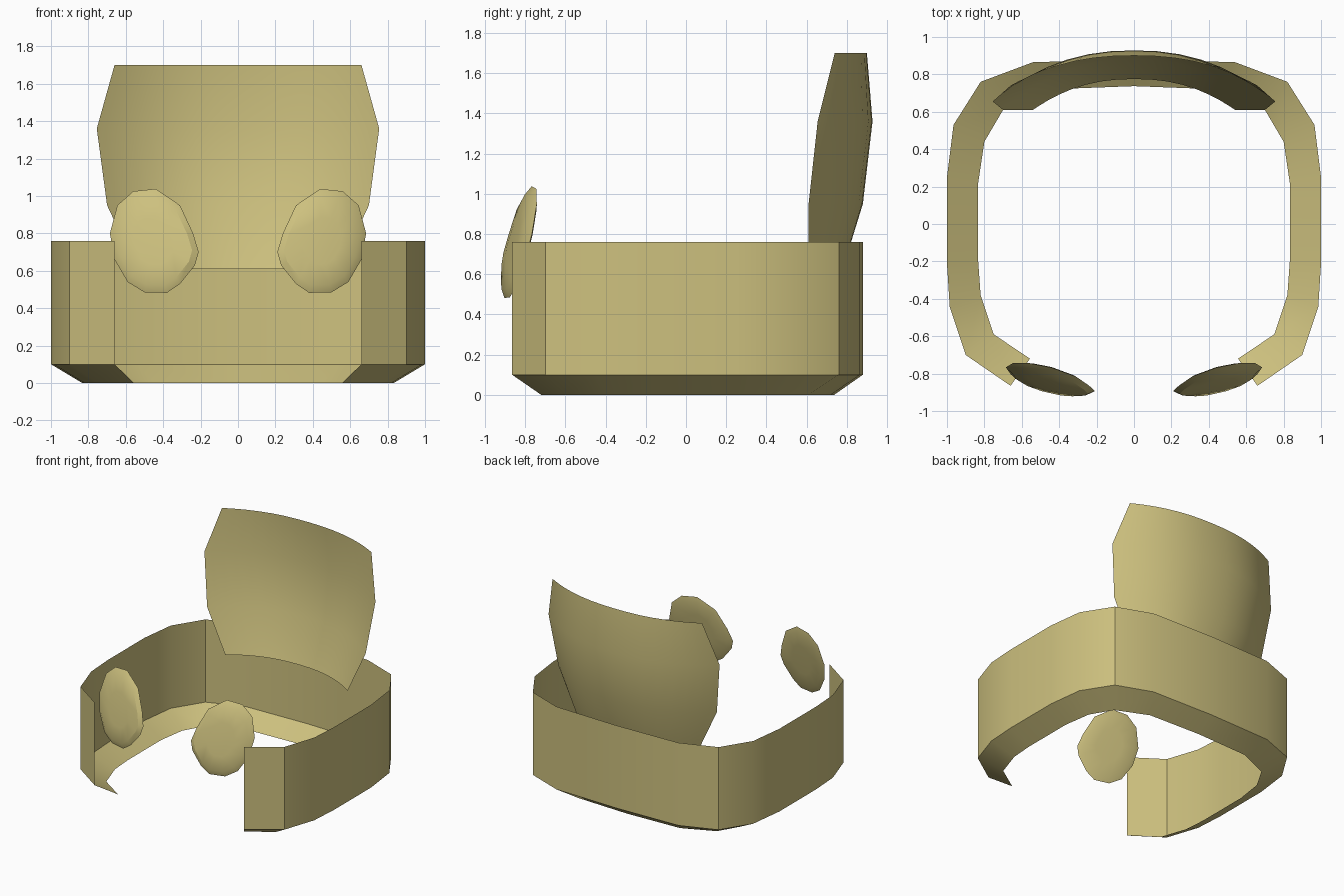
import bpy, bmesh, math

if "Cube" in bpy.data.objects:
    bpy.data.objects.remove(bpy.data.objects["Cube"], do_unlink=True)

khaki = bpy.data.materials.new("khaki")
khaki.use_nodes = True
COLOUR = (0.61, 0.53, 0.21, 1)
khaki.diffuse_color = COLOUR
khaki.node_tree.nodes["Principled BSDF"].inputs["Base Color"].default_value = COLOUR


def loft(name, rows, closed=False, caps=False):
    """Skin rows of points into a sheet, or a closed ring with optional end caps."""
    bm = bmesh.new()
    grid = [[bm.verts.new(p) for p in row] for row in rows]
    n = len(grid[0])
    for a, b in zip(grid, grid[1:]):
        for i in range(n if closed else n - 1):
            j = (i + 1) % n
            bm.faces.new((a[i], a[j], b[j], b[i]))
    if caps:
        bm.faces.new(grid[0][::-1])
        bm.faces.new(grid[-1])
        bmesh.ops.recalc_face_normals(bm, faces=bm.faces)
    mesh = bpy.data.meshes.new(name)
    bm.to_mesh(mesh)
    bm.free()
    mesh.materials.append(khaki)
    mesh.shade_smooth()
    mesh.set_sharp_from_angle(angle=math.radians(30))
    obj = bpy.data.objects.new(name, mesh)
    bpy.context.collection.objects.link(obj)
    return obj


def mirrored(half):
    """Complete a half outline that ends on the centre line."""
    return half + [(-x, y) for x, y in reversed(half[:-1])]


# Open wrap-around band: thin wall and inward sloping lower lip
outer = mirrored([(0.66, -0.865), (0.90, -0.70), (0.985, -0.445), (1.0, -0.21), (1.0, 0.25),
                  (0.965, 0.53), (0.82, 0.76), (0.54, 0.865), (0, 0.88)])
inner = mirrored([(0.556, -0.72), (0.75, -0.59), (0.82, -0.38), (0.833, -0.2), (0.833, 0.22),
                  (0.80, 0.44), (0.70, 0.61), (0.45, 0.72), (0, 0.737)])
loft("wrap_band", [[(x, y, 0) for x, y in inner],
                   [(x, y, 0.10) for x, y in outer],
                   [(x, y, 0.76) for x, y in outer]])

# Curved back shield: (height, half width, centre depth, edge depth)
levels = [(0.61, 0.54, 0.775, 0.61), (0.95, 0.70, 0.88, 0.61),
          (1.36, 0.755, 0.928, 0.655), (1.70, 0.66, 0.90, 0.74)]
SEG = 16
shield = []
for z, half, mid, edge in levels:
    row = []
    for i in range(SEG + 1):
        t = math.sin((1 - 2 * i / SEG) * math.pi / 2 * 0.8) / math.sin(math.pi / 2 * 0.8)
        row.append((half * t, mid - (mid - edge) * abs(t) ** 2.3, z))
    shield.append(row)
loft("back_shield", shield)

# Pair of tilted, gently domed oval front pads
rim = [(0.21, 0.70), (0.23, 0.63), (0.31, 0.53), (0.38, 0.482), (0.50, 0.485), (0.59, 0.54),
       (0.66, 0.66), (0.685, 0.80), (0.645, 0.95), (0.56, 1.025), (0.44, 1.038), (0.31, 0.95),
       (0.24, 0.80)]
CX, CZ = 0.445, 0.76


def pad_ring(side, scale, bulge):
    ring = []
    for x, z in rim:
        dx, dz = (x - CX) * scale, (z - CZ) * scale
        ring.append((side * (CX + dx), -0.828 + 0.22 * dx + 0.22 * dz + bulge, CZ + dz))
    return ring


for name, side in (("left_front_pad", 1), ("right_front_pad", -1)):
    loft(name, [pad_ring(side, s, b) for s, b in
                ((0.45, -0.035), (0.85, -0.025), (1.0, 0.0), (0.85, 0.012), (0.45, 0.016))],
         closed=True, caps=True)
